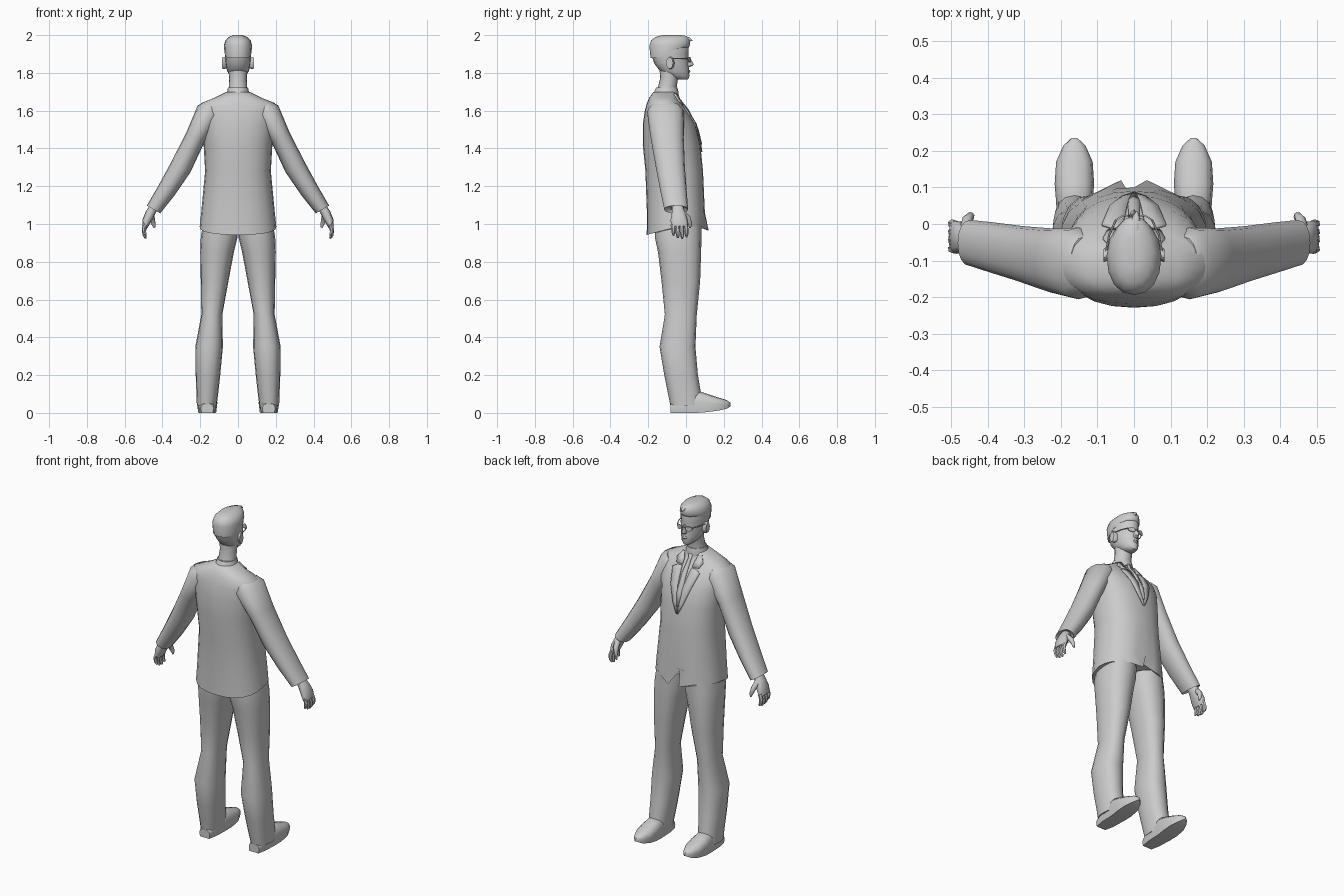
import bpy, bmesh, math
from mathutils import Vector as V

if "Cube" in bpy.data.objects:
    bpy.data.objects.remove(bpy.data.objects["Cube"], do_unlink=True)

grey = bpy.data.materials.new("plain_grey")
grey.use_nodes = True
grey.diffuse_color = (0.6, 0.6, 0.6, 1)
grey.node_tree.nodes["Principled BSDF"].inputs["Base Color"].default_value = (0.6, 0.6, 0.6, 1)


def finish(name, bm, angle=50):
    bmesh.ops.recalc_face_normals(bm, faces=bm.faces)
    mesh = bpy.data.meshes.new(name)
    bm.to_mesh(mesh)
    bm.free()
    mesh.materials.append(grey)
    ob = bpy.data.objects.new(name, mesh)
    bpy.context.collection.objects.link(ob)
    bpy.ops.object.select_all(action='DESELECT')
    ob.select_set(True)
    bpy.context.view_layer.objects.active = ob
    bpy.ops.object.shade_smooth_by_angle(angle=math.radians(angle))
    return ob


def section(c, u, v, n=16, p=2.0):
    """Superellipse ring around c with half axes u and v."""
    pts = []
    for i in range(n):
        a = 2 * math.pi * i / n
        co, si = math.cos(a), math.sin(a)
        pts.append(V(c) + V(u) * math.copysign(abs(co) ** (2 / p), co)
                   + V(v) * math.copysign(abs(si) ** (2 / p), si))
    return pts


def level(z, cx, rx, back, front, n=16, p=2.0):
    """Horizontal ring between a back and a front y."""
    return section((cx, (back + front) / 2, z), (rx, 0, 0), (0, (front - back) / 2, 0), n, p)


def loft(name, rings, angle=50, caps=True):
    bm = bmesh.new()
    rows = [[bm.verts.new(p) for p in r] for r in rings]
    n = len(rows[0])
    for a, b in zip(rows, rows[1:]):
        for i in range(n):
            bm.faces.new((a[i], a[(i + 1) % n], b[(i + 1) % n], b[i]))
    if caps:
        bm.faces.new(rows[0])
        bm.faces.new(rows[-1])
    return finish(name, bm, angle)


def tube(name, path, n=8):
    """Round tube through (point, radius) pairs."""
    rings = []
    for i, (p, r) in enumerate(path):
        d = (V(path[min(i + 1, len(path) - 1)][0]) - V(path[max(i - 1, 0)][0])).normalized()
        u = d.cross(V((0.9, 0.1, 0.42))).normalized()
        rings.append(section(p, u * r, d.cross(u) * r, n))
    return loft(name, rings)


def plate(name, rows, t=0.006):
    """Thin sheet through rows of points."""
    bm = bmesh.new()
    vs = [[bm.verts.new(p) for p in r] for r in rows]
    for a, b in zip(vs, vs[1:]):
        for i in range(len(a) - 1):
            bm.faces.new((a[i], a[i + 1], b[i + 1], b[i]))
    ob = finish(name, bm, 40)
    mod = ob.modifiers.new("thickness", 'SOLIDIFY')
    mod.thickness, mod.offset = t, 0
    return ob


# Jacket body: z, half width, back y, front y
JACKET = [(0.975, .203, -.208, .100), (1.06, .195, -.207, .100), (1.28, .174, -.215, .090),
          (1.42, .182, -.229, .076), (1.53, .195, -.228, .050), (1.60, .203, -.218, .008),
          (1.64, .195, -.207, -.025), (1.668, .125, -.195, -.045), (1.70, .06, -.172, -.052)]
rings = [level(z, 0, rx, b, f, 24, 2.35) for z, rx, b, f in JACKET]
for p in rings[0]:                      # hem drops at the back, splits at the front
    p.z = 0.985 - 0.042 * max(0, -(p.y + 0.05) / 0.155)
    if p.y > 0.05:
        if abs(p.x) < 0.01:
            p.y, p.z = 0.06, 1.03
        elif abs(p.x) < 0.1:
            p.x, p.y, p.z = p.x * 0.55, 0.12, 0.965
loft("jacket_body", rings, 60)


def chest(x, z, lift=0.004):
    """Point on the front of the jacket."""
    for a, b in zip(JACKET, JACKET[1:]):
        if a[0] <= z <= b[0]:
            t = (z - a[0]) / (b[0] - a[0])
            rx, bk, fr = (a[i] + (b[i] - a[i]) * t for i in (1, 2, 3))
            k = max(0, 1 - (abs(x) / rx) ** 2.35) ** (1 / 2.35)
            return V((x, (bk + fr) / 2 + (fr - bk) / 2 * k + lift, z))


# Shirt collar and tie
loft("shirt_collar", [level(1.68, 0, .066, -.178, -.040), level(1.70, 0, .058, -.168, -.040),
                      level(1.722, 0, .053, -.158, -.046)], 40)
plate("tie", [[chest(-w, z), chest(0, z, .007), chest(w, z)]
              for z, w in ((1.69, .012), (1.665, .009), (1.60, .014), (1.50, .016), (1.42, .006))])

# Neck and head: z, half width, back y, front y
loft("neck", [level(z, 0, rx, b, f) for z, rx, b, f in
              [(1.66, .06, -.16, -.05), (1.72, .049, -.15, -.05), (1.77, .047, -.137, -.042),
               (1.82, .05, -.14, -.03)]])
HEAD = [(1.764, .024, -.045, .010), (1.782, .044, -.095, .018), (1.81, .058, -.138, .016),
        (1.85, .066, -.168, .014), (1.90, .070, -.185, .012), (1.94, .070, -.187, .015),
        (1.97, .060, -.172, .005), (1.99, .035, -.14, -.03)]
rings = [level(z, 0, rx, b, f, 16, 2.2) for z, rx, b, f in HEAD]
for r in rings:                         # narrow the face towards the front
    for p in r:
        p.x *= 1 - 0.22 * max(0, (p.y + 0.06) / 0.08)
loft("head", rings, 60)

# Hair: cap with a lower edge at the back and a swept front
rings = [level(z, 0, rx, b, f, 16, 2.2) for z, rx, b, f in
         [(1.90, .071, -.188, .014), (1.945, .075, -.194, .020), (1.972, .067, -.185, .022),
          (1.99, .05, -.162, .012), (2.0, .022, -.125, -.025)]]
for i, r in enumerate(rings):
    for p in r:
        if i == 0:
            p.z = 1.925 + 0.5 * max(-0.09, min(0.02, p.y + 0.05))
        p.x *= 1 - 0.2 * max(0, (p.y + 0.06) / 0.08)
loft("hair", rings, 60)
tube("hair_quiff", [((0, -.06, 1.982), .016), ((.004, -.01, 1.983), .016),
                    ((.006, .018, 1.977), .011), ((.008, .034, 1.97), .002)])

# Nose, mouth and glasses
loft("nose", [level(z, 0, rx, -.01, f, 8) for z, rx, f in
              [(1.83, .010, .018), (1.840, .014, .038), (1.848, .012, .040), (1.885, .006, .018)]], 40)
loft("lips", [level(z, 0, rx, -.01, f, 8) for z, rx, f in
              [(1.80, .012, .018), (1.808, .018, .023), (1.816, .012, .020)]])
tube("glasses_bridge", [((-.012, .024, 1.875), .003), ((.012, .024, 1.875), .003)], 6)

for s, side in ((1, "left"), (-1, "right")):
    # Ear, lens and temple
    loft(side + "_ear", [section((s * x, -.075 - k, 1.852), (0, ry, 0), (0, 0, rz), 10)
                         for x, k, ry, rz in [(.055, 0, .012, .026), (.074, .006, .02, .034),
                                              (.084, .012, .018, .03)]])
    rim = [V((s * (.031 + .019 * math.cos(a)), .020 - .012 * max(0, math.cos(a)),
              1.87 + .014 * math.sin(a))) for a in [i * math.pi / 6 for i in range(12)]]
    bm = bmesh.new()
    inner = [bm.verts.new(p) for p in rim]
    outer = [bm.verts.new(p + V((0, .005, 0))) for p in rim]
    for i in range(12):
        bm.faces.new((inner[i], inner[i - 1], outer[i - 1], outer[i]))
    bm.faces.new(outer)
    finish(side + "_lens", bm, 30)
    tube(side + "_temple", [((s * .05, .01, 1.876), .003), ((s * .068, -.03, 1.877), .003),
                            ((s * .076, -.075, 1.877), .003)], 6)

    # Lapel: upper collar wing and long lower wing
    plate(side + "_collar_wing", [[chest(s * a, z), chest(s * b, z)] for z, a, b in
                                  [(1.69, .045, .062), (1.655, .034, .085), (1.63, .032, .072)]])
    plate(side + "_lapel", [[chest(s * a, z), chest(s * (a + b) / 2, z), chest(s * b, z)]
                            for z, a, b in [(1.625, .031, .06), (1.61, .029, .088),
                                            (1.53, .018, .066), (1.44, .006, .034), (1.38, .0, .006)]])

    # Sleeve: centre, in-plane half width, y half depth
    arm = [((.135, -.11, 1.625), .045, .075), ((.152, -.108, 1.593), .071, .098),
           ((.225, -.10, 1.46), .055, .088), ((.302, -.083, 1.302), .058, .077),
           ((.38, -.066, 1.175), .050, .070), ((.447, -.052, 1.077), .041, .063),
           ((.440, -.053, 1.088), .030, .050)]
    loft(side + "_sleeve", [section((s * c[0], c[1], c[2]), (s * r * .86, 0, r * .5), (0, d, 0), 16, 2.2)
                            for c, r, d in arm], 50)

    # Hand: palm, four fingers and thumb
    loft(side + "_palm", [section((s * x, y, z), (s * rx, 0, rx * .4), (0, ry, 0), 10, 2.4)
                          for x, y, z, rx, ry in [(.445, -.045, 1.09, .022, .03), (.463, -.04, 1.06, .024, .036),
                                                  (.482, -.037, 1.02, .022, .046), (.493, -.036, .985, .014, .045)]])
    for k in range(4):
        y = -.07 + k * .023
        drop = (.012, .0, -.004, .004)[k]
        tube(f"{side}_finger_{k + 1}", [((s * .488, y, .998), .012), ((s * .498, y + .002, .965 + drop), .0115),
                                        ((s * .495, y + .004, .942 + drop), .010),
                                        ((s * .487, y + .004, .927 + drop), .005)], 6)
    tube(side + "_thumb", [((s * .462, -.02, 1.06), .017), ((s * .455, .012, 1.03), .015),
                           ((s * .447, .022, 1.0), .011), ((s * .443, .022, .98), .005)], 8)

    # Trouser leg: z, inner x, outer x, back y, front y
    leg = [(1.0, 0, .185, -.165, .082), (.93, .002, .197, -.165, .082), (.85, .022, .200, -.148, .080),
           (.70, .050, .197, -.130, .075), (.52, .083, .194, -.112, .057), (.35, .080, .226, -.140, .050),
           (.20, .094, .224, -.115, .063), (.10, .105, .220, -.095, .080), (.04, .113, .218, -.083, .085)]
    loft(side + "_trouser_leg", [level(z, s * (a + b) / 2, (b - a) / 2, bk, f, 16, 2.3)
                                 for z, a, b, bk, f in leg], 60)

    # Shoe: y, half width, sole z, top z
    shoe = [(-.083, .034, 0, .05), (-.03, .046, 0, .08), (.06, .050, 0, .118), (.11, .054, .004, .102),
            (.17, .050, .012, .082), (.215, .030, .022, .068), (.235, .008, .034, .054)]
    rings = [section((s * .163, y, (a + b) / 2), (w, 0, 0), (0, 0, (b - a) / 2), 12, 2.4)
             for y, w, a, b in shoe]
    for r, (y, w, a, b) in zip(rings, shoe):   # flatten the sole
        for p in r:
            if p.z < a + (b - a) * .3:
                p.z = a
    loft(side + "_shoe", rings, 45)
